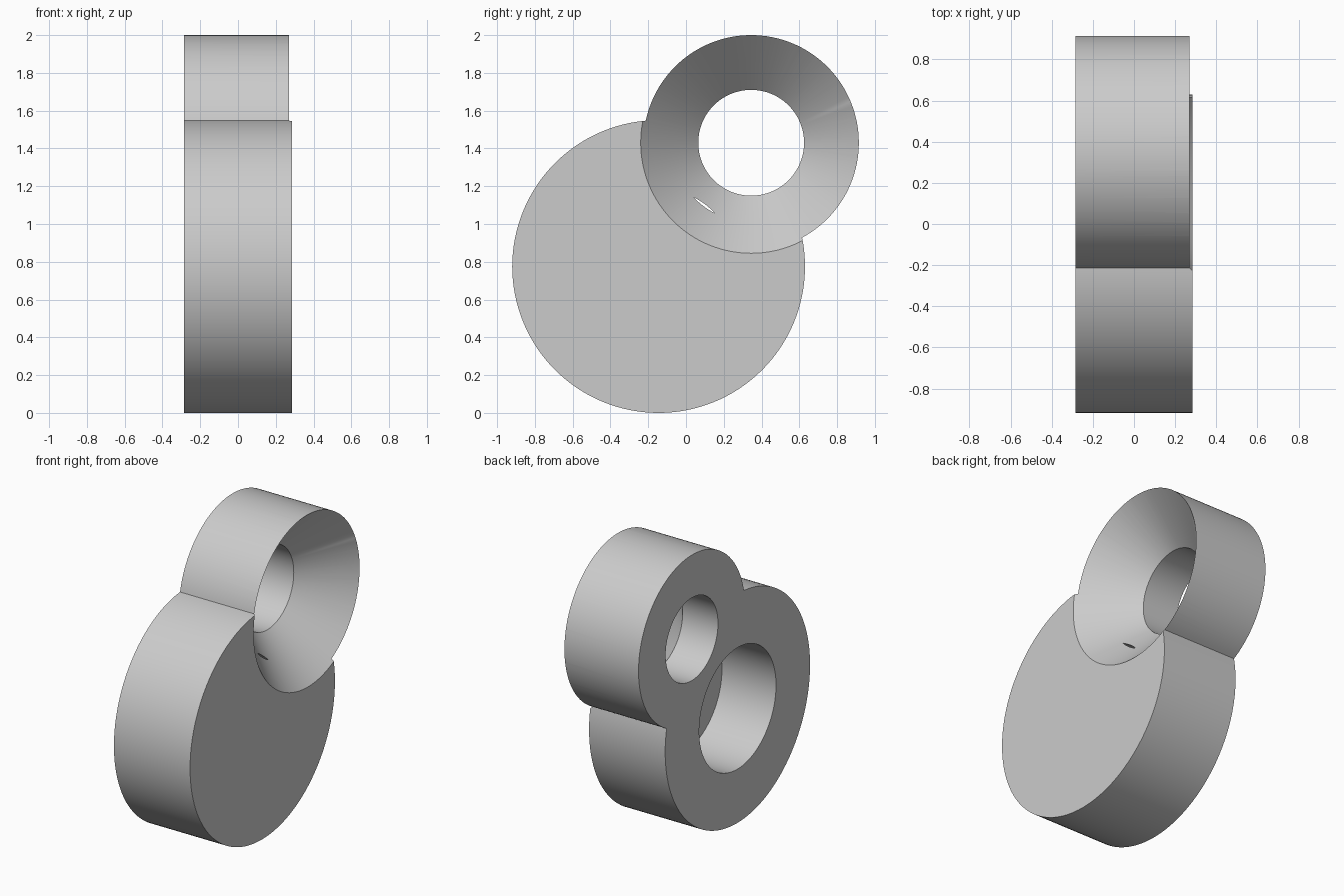
import bpy
import bmesh
from math import cos, sin, pi, radians

if "Cube" in bpy.data.objects:
    bpy.data.objects.remove(bpy.data.objects["Cube"], do_unlink=True)

grey = bpy.data.materials.new("plain grey")
grey.use_nodes = True
colour = (0.6, 0.6, 0.6, 1)
grey.diffuse_color = colour
grey.node_tree.nodes["Principled BSDF"].inputs["Base Color"].default_value = colour

SEGMENTS = 128
LARGE = (-0.145, 0.775)   # y, z of the large disc axis
SMALL = (0.345, 1.43)     # y, z of the small ring axis
HALF = 0.285              # half the thickness


def lathe(name, centre, profile):
    """Closed solid turned about an x-parallel axis from (x, radius) points."""
    bm = bmesh.new()
    rings = []
    for x, r in profile:
        angles = [2 * pi * i / SEGMENTS for i in range(SEGMENTS)]
        rings.append([bm.verts.new((x, centre[0] + r * cos(a), centre[1] + r * sin(a)))
                      for a in angles])
    for low, high in zip(rings, rings[1:]):
        for i in range(SEGMENTS):
            j = (i + 1) % SEGMENTS
            bm.faces.new((low[i], low[j], high[j], high[i]))
    bm.faces.new(rings[0])
    bm.faces.new(rings[-1])
    bmesh.ops.recalc_face_normals(bm, faces=bm.faces)
    mesh = bpy.data.meshes.new(name)
    bm.to_mesh(mesh)
    bm.free()
    mesh.materials.append(grey)
    obj = bpy.data.objects.new(name, mesh)
    bpy.context.collection.objects.link(obj)
    return obj


def combine(target, tool, operation):
    """Apply a boolean and discard the tool."""
    tool.hide_render = True
    mod = target.modifiers.new(operation, "BOOLEAN")
    mod.operation = operation
    mod.solver = "EXACT"
    mod.object = tool
    bpy.context.view_layer.objects.active = target
    bpy.ops.object.modifier_apply(modifier=mod.name)
    bpy.data.objects.remove(tool, do_unlink=True)


# Two overlapping discs; the small one is slightly thinner
body = lathe("double_disc_body", LARGE, [(-HALF, 0.775), (HALF, 0.775)])
combine(body, lathe("small_disc", SMALL, [(-HALF, 0.57), (0.27, 0.57)]), "UNION")

# Through hole opening into a 45 degree countersink
combine(body, lathe("countersink_cutter", SMALL,
                    [(-0.4, 0.28), (-0.02, 0.28), (0.4, 0.70)]), "DIFFERENCE")

# Blind bore in the large disc, just breaking into the countersink
combine(body, lathe("bore_cutter", LARGE, [(-0.4, 0.411), (0.12, 0.411)]), "DIFFERENCE")

# Smooth curved walls, sharp rims
bpy.ops.object.select_all(action="DESELECT")
body.select_set(True)
bpy.context.view_layer.objects.active = body
bpy.ops.object.shade_smooth_by_angle(angle=radians(30))
